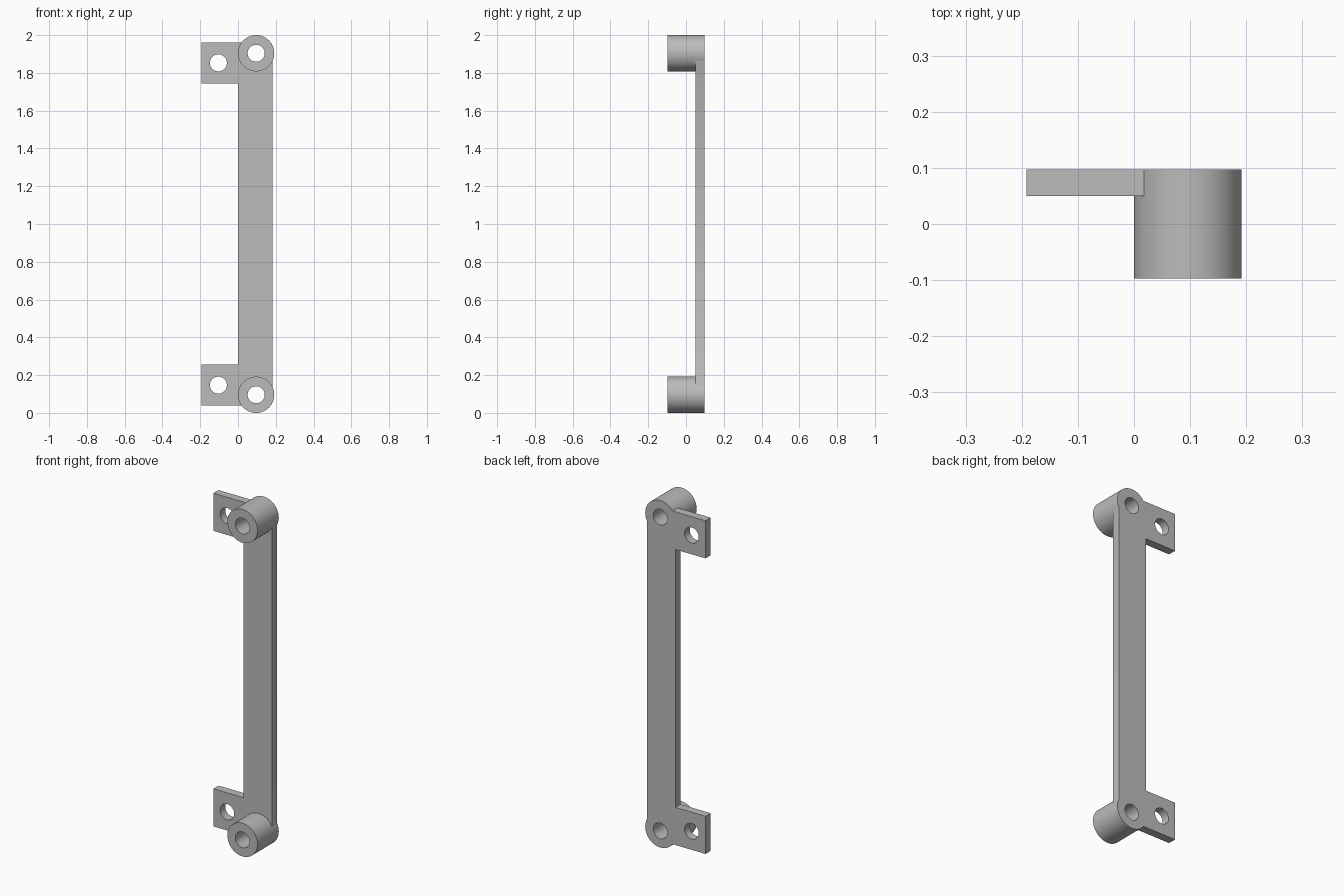
import bpy, math

if "Cube" in bpy.data.objects:
    bpy.data.objects.remove(bpy.data.objects["Cube"], do_unlink=True)

grey = bpy.data.materials.new("plain grey")
grey.use_nodes = True
colour = (0.5, 0.5, 0.5, 1)
grey.diffuse_color = colour
grey.node_tree.nodes["Principled BSDF"].inputs["Base Color"].default_value = colour

HEIGHT = 2.0
PLATE = (0.05, 0.097)      # plate front and back
BOSS = (-0.097, 0.097)     # boss front and back
BOSS_X, BOSS_R = 0.096, 0.096
HOLE_R = 0.045


def box(name, x0, x1, z0, z1):
    bpy.ops.mesh.primitive_cube_add(size=1)
    ob = bpy.context.object
    ob.name = name
    ob.data.materials.append(grey)
    ob.scale = (x1 - x0, PLATE[1] - PLATE[0], z1 - z0)
    ob.location = ((x0 + x1) / 2, sum(PLATE) / 2, (z0 + z1) / 2)
    bpy.ops.object.transform_apply(location=True, rotation=True, scale=True)
    return ob


def cylinder(name, x, z, r, y0, y1):
    bpy.ops.mesh.primitive_cylinder_add(
        vertices=64, radius=r, depth=y1 - y0,
        location=(x, (y0 + y1) / 2, z), rotation=(math.pi / 2, 0, 0))
    ob = bpy.context.object
    ob.name = name
    ob.data.materials.append(grey)
    bpy.ops.object.transform_apply(location=True, rotation=True, scale=True)
    return ob


def combine(target, tool, operation):
    bpy.context.view_layer.objects.active = target
    mod = target.modifiers.new(operation.lower(), "BOOLEAN")
    mod.operation = operation
    mod.solver = "EXACT"
    mod.object = tool
    bpy.ops.object.modifier_apply(modifier=mod.name)
    bpy.data.objects.remove(tool, do_unlink=True)


# Long flat bar joining the two bosses
bracket = box("bracket", 0.0, 0.182, BOSS_R, HEIGHT - BOSS_R)

# Tab and boss at each end, mirrored about mid height
holes = []
for end, place in (("lower", lambda z: z), ("upper", lambda z: HEIGHT - z)):
    low, high = sorted((place(0.04), place(0.257)))
    combine(bracket, box(end + "_tab", -0.192, 0.06, low, high), "UNION")
    boss_z = place(BOSS_R)
    combine(bracket, cylinder(end + "_boss", BOSS_X, boss_z, BOSS_R, *BOSS), "UNION")
    holes += [(BOSS_X, boss_z), (-0.104, place(0.147))]

# Through holes in the bosses and tabs
for x, z in holes:
    combine(bracket, cylinder("hole_cutter", x, z, HOLE_R, -0.2, 0.2), "DIFFERENCE")

bpy.ops.object.select_all(action="DESELECT")
bracket.select_set(True)
bpy.context.view_layer.objects.active = bracket
bpy.ops.object.shade_smooth_by_angle(angle=math.radians(30))
